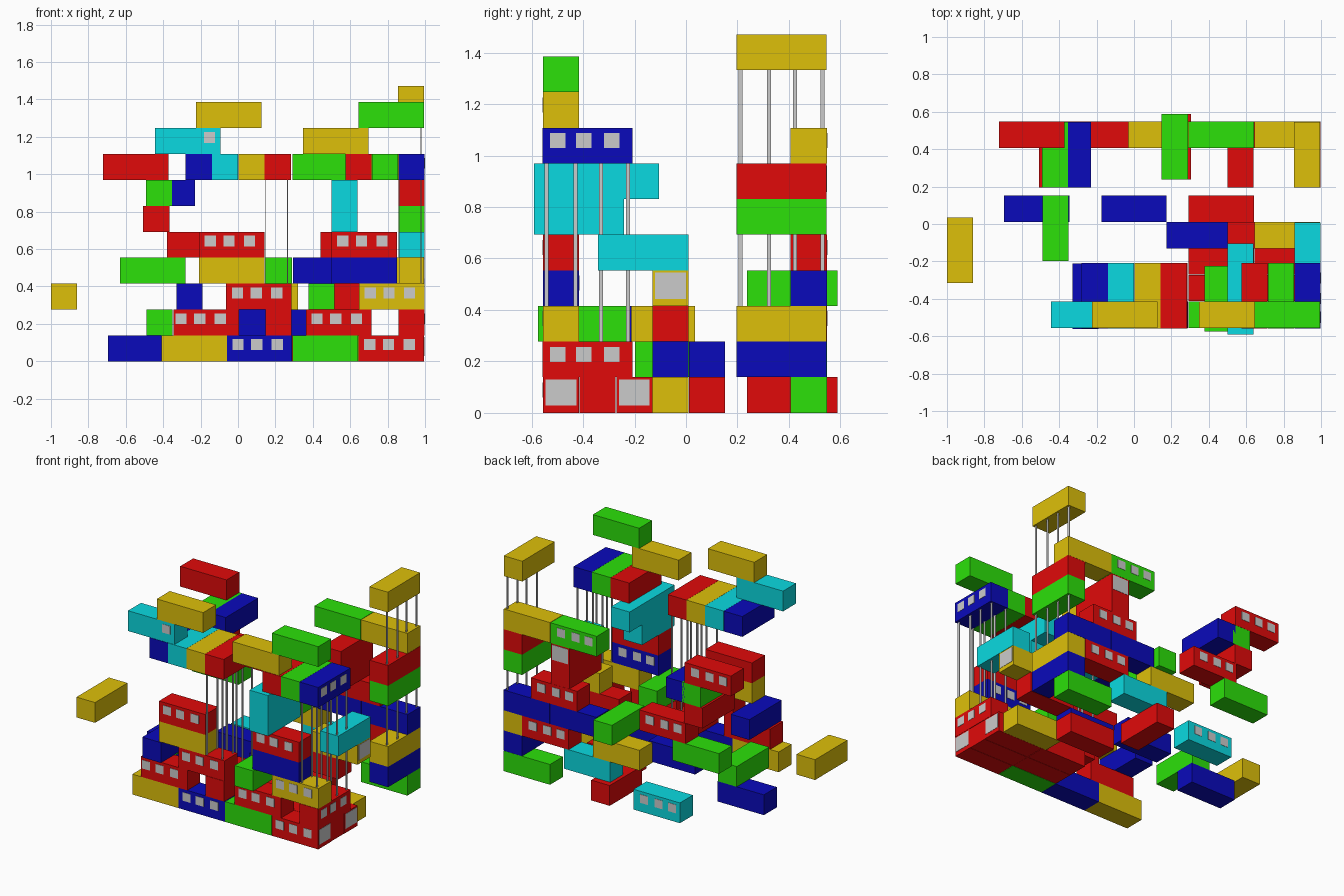
import bpy

if "Cube" in bpy.data.objects:
    bpy.data.objects.remove(bpy.data.objects["Cube"])

L, W, H = 0.35, 0.14, 0.1385          # container length, width, height
FRONT, BACK = -0.555, 0.407           # y of the front and back rows
SIDE_Y = -0.558                       # y start of containers lying crosswise at the front
TOWER_Y = 0.196                       # y start of crosswise containers in the corner tower
COLOURS = {
    "red": (0.75, 0.003, 0.003, 1), "green": (0.025, 0.75, 0.003, 1),
    "blue": (0.003, 0.003, 0.5, 1), "yellow": (0.73, 0.53, 0.003, 1),
    "cyan": (0.003, 0.7, 0.75, 1),
}
mats = {}
for cname, rgba in COLOURS.items():
    mats[cname] = bpy.data.materials.new(cname + "_paint")
    mats[cname].diffuse_color = rgba


def box(name, lo, hi, mat=None):
    """Axis-aligned box between two corners."""
    v = [(x, y, z) for x in (lo[0], hi[0]) for y in (lo[1], hi[1]) for z in (lo[2], hi[2])]
    f = [(0, 1, 3, 2), (4, 6, 7, 5), (0, 4, 5, 1), (2, 3, 7, 6), (0, 2, 6, 4), (1, 5, 7, 3)]
    me = bpy.data.meshes.new(name)
    me.from_pydata(v, [], f)
    ob = bpy.data.objects.new(name, me)
    bpy.context.collection.objects.link(ob)
    if mat:
        me.materials.append(mat)
    return ob


def panel(name, lo, hi, side, a0, a1, z0, z1):
    """Thin grey panel on one side of a box, a0..a1 along that side."""
    ax = 0 if side[1] == "x" else 1
    face = hi[ax] if side[0] == "+" else lo[ax]
    p, q = [0, 0, lo[2] + z0], [0, 0, lo[2] + z1]
    p[ax], q[ax] = face - 0.002, face + 0.002
    p[1 - ax], q[1 - ax] = lo[1 - ax] + a0, lo[1 - ax] + a1
    box(name, p, q)


def container(col, level, axis, x, y, win=None, door=None, z=None, panes=(0.03, 0.13, 0.24)):
    """Shipping container at a level, long side along axis, with optional windows or door."""
    z = level * H if z is None else z
    dx, dy = (L, W) if axis == "x" else (W, L)
    lo, hi = (x, y, z), (x + dx, y + dy, z + H)
    box(f"{col}_container", lo, hi, mats[col])
    if win:
        for a in panes:
            panel("window", lo, hi, win, a, a + 0.06, 0.06, 0.118)
    if door:
        panel("door", lo, hi, door, 0.01, 0.13, 0.028, 0.13)


def posts(x, ys, z0, z1):
    """Row of thin steel posts."""
    for y in ys:
        box("post", (x - 0.002, y - 0.008, z0), (x + 0.002, y + 0.008, z1))


c = container
# level 0: front row, infill behind it, and the back row
c("yellow", 0, "x", -0.41, FRONT)
c("blue", 0, "x", -0.06, FRONT, win="-y")
c("green", 0, "x", 0.292, FRONT)
c("red", 0, "x", 0.645, FRONT, win="-y", door="+x")
c("red", 0, "x", 0.292, -0.413)
c("red", 0, "x", 0.643, -0.413)
c("red", 0, "x", 0.292, -0.271)
c("red", 0, "x", 0.645, -0.271, door="+x")
c("yellow", 0, "x", 0.61, -0.13)
c("red", 0, "x", 0.292, 0.012)
c("blue", 0, "x", -0.695, 0.012)
c("red", 0, "y", 0.165, 0.238)
c("cyan", 0, "x", -0.337, BACK, win="+y")
c("green", 0, "x", 0.645, BACK)

# level 1
c("red", 1, "x", -0.345, FRONT, win="-y", panes=(0.01, 0.11, 0.22))
c("red", 1, "y", 0.146, SIDE_Y)
c("red", 1, "x", 0.363, FRONT, win="-y")
c("red", 1, "y", 0.857, SIDE_Y, win="+x")
c("green", 1, "y", -0.49, -0.198)
c("blue", 1, "x", -0.175, 0.012)
c("blue", 1, "x", 0.175, -0.13)
c("cyan", 1, "x", 0.19, BACK)
c("blue", 1, "y", 0.857, TOWER_Y)

# level 2
c("yellow", 2, "y", -1.0, -0.315)
c("blue", 2, "y", -0.33, -0.562)
c("red", 2, "x", -0.063, FRONT, win="-y")
c("green", 2, "y", 0.376, -0.575)
c("yellow", 2, "x", 0.647, FRONT, win="-y")
c("red", 2, "x", 0.5, -0.13)
c("yellow", 2, "x", -0.03, BACK)
c("red", 2, "x", 0.505, BACK, win="+y")
c("yellow", 2, "y", 0.857, TOWER_Y)

# level 3
c("yellow", 3, "x", -0.208, FRONT)
c("blue", 3, "x", 0.5, FRONT, win="+y")
c("yellow", 3, "x", 0.645, -0.13, door="+x")
c("green", 3, "x", -0.632, BACK)
c("green", 3, "y", 0.148, 0.238)
for x in (0.295, 0.647):
    c("blue", 3, "x", x, BACK)

# level 4
c("red", 4, "x", -0.208, FRONT, win="-y")
c("red", 4, "x", 0.5, FRONT, win="-y")
c("cyan", 4, "y", 0.857, -0.341)
c("red", 4, "x", -0.38, BACK, win="+y")
c("red", 4, "x", 0.44, BACK, win="+y")

# levels 5 and 6
c("cyan", 5, "y", 0.5, -0.59)
c("cyan", 6, "y", 0.5, -0.59)
c("cyan", 6, "y", 0.5, -0.455)
c("red", 5, "y", -0.507, TOWER_Y)
c("green", 6, "y", -0.492, TOWER_Y)
c("blue", 6, "y", -0.37, TOWER_Y)
c("red", 5, "y", 0.5, TOWER_Y)
c("red", 6, "y", 0.5, TOWER_Y, door="+y")
c("green", 5, "y", 0.857, TOWER_Y)
c("red", 6, "y", 0.857, TOWER_Y)

# level 7: two side-by-side decks at the front, back row behind
for i, col in enumerate(("blue", "cyan", "yellow", "red")):
    c(col, 7, "y", -0.28 + i * 0.141, SIDE_Y)
for i, col in enumerate(("red", "green", "blue")):
    c(col, 7, "y", 0.575 + i * 0.141, SIDE_Y, win="+x" if col == "blue" else None)
c("red", 7, "x", -0.722, BACK, win="+y")
c("green", 7, "x", 0.292, BACK, win="+y")
c("yellow", 7, "x", 0.645, BACK)

# top levels and the raised tower cap
c("cyan", 8, "x", -0.443, FRONT, win="-y", panes=(0.26,))
c("yellow", 9, "x", -0.225, FRONT)
c("yellow", 8, "x", 0.347, FRONT)
c("green", 9, "x", 0.645, FRONT)
CAP = 1.332
c("yellow", 0, "y", 0.855, TOWER_Y, z=CAP)

# posts under the two front decks
for x in (0.146, 0.264, 0.862, 0.978):
    posts(x, (-0.542, -0.43), 3 * H, 7 * H)
    posts(x, (-0.33, -0.225), 2 * H, 7 * H)
# posts in the corner tower
posts(0.978, (0.212, 0.323), 3 * H, 5 * H)
posts(0.978, (0.424, 0.53), 4 * H, 5 * H)
posts(0.978, (0.212, 0.323), 7 * H, CAP)
posts(0.978, (0.424, 0.53), 8 * H, CAP)

for m in bpy.data.materials:
    if m.users and not m.is_grease_pencil:
        m.use_nodes = True
        m.node_tree.nodes["Principled BSDF"].inputs["Base Color"].default_value = m.diffuse_color
